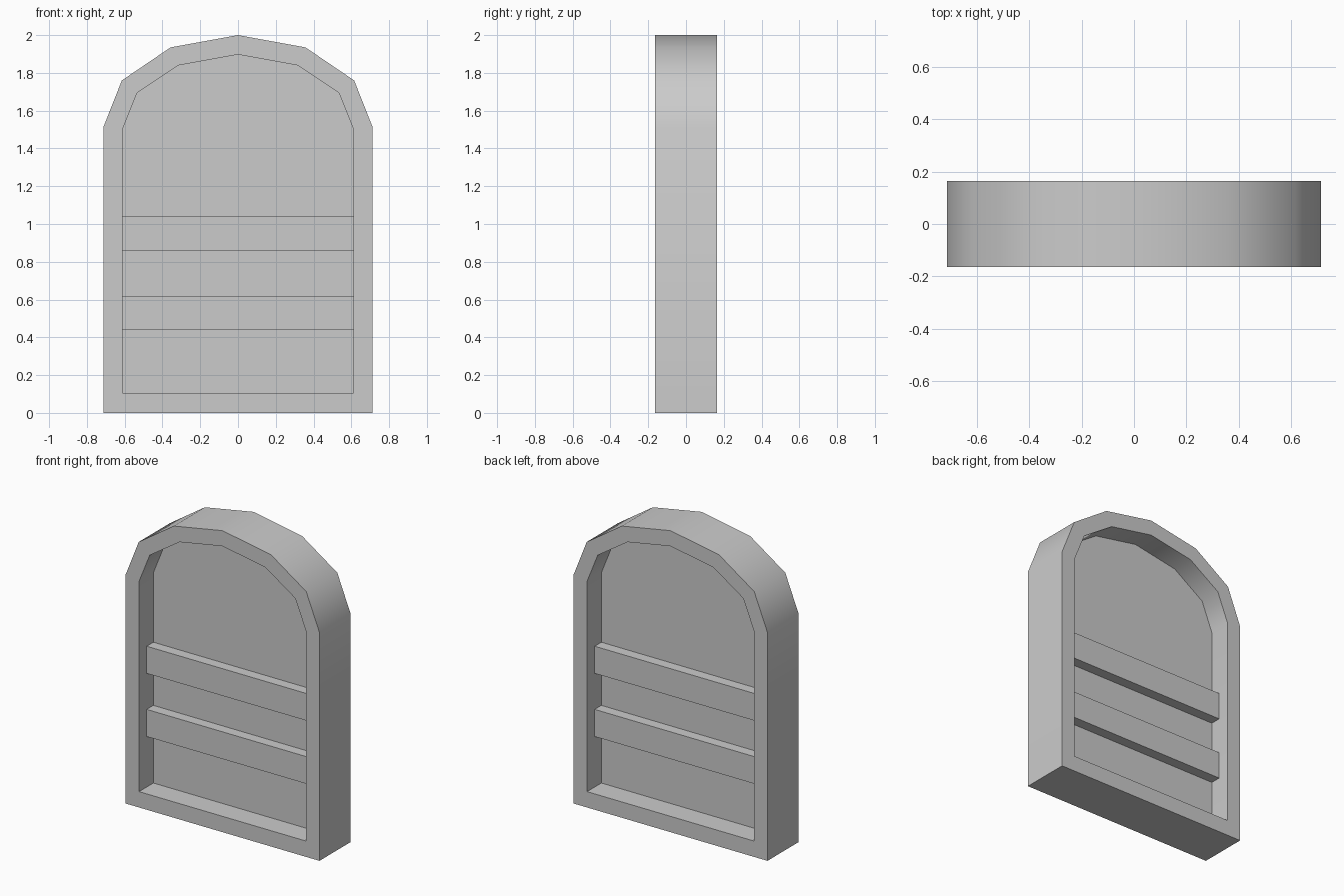
import bpy
import bmesh
import math

cube = bpy.data.objects.get("Cube")
if cube:
    bpy.data.objects.remove(cube, do_unlink=True)

# Single flat grey
grey = bpy.data.materials.new("plain_grey")
grey.use_nodes = True
colour = (0.6, 0.6, 0.6, 1)
grey.diffuse_color = colour
grey.node_tree.nodes["Principled BSDF"].inputs["Base Color"].default_value = colour


def finish(name, bm):
    bmesh.ops.recalc_face_normals(bm, faces=bm.faces)
    mesh = bpy.data.meshes.new(name)
    bm.to_mesh(mesh)
    bm.free()
    mesh.materials.append(grey)
    obj = bpy.data.objects.new(name, mesh)
    bpy.context.collection.objects.link(obj)
    bpy.ops.object.select_all(action="DESELECT")
    obj.select_set(True)
    bpy.context.view_layer.objects.active = obj
    bpy.ops.object.shade_smooth_by_angle(angle=math.radians(45))
    return obj


def arch(half, bottom):
    """Mirror the right half of an arch, listed from its side up to the peak."""
    right = [(half[0][0], bottom)] + half
    return right + [(-x, z) for x, z in reversed(right[:-1])]


def ring(bm, profile, y):
    return [bm.verts.new((x, y, z)) for x, z in profile]


OUTER = arch([(0.712, 1.515), (0.615, 1.76), (0.357, 1.935), (0, 2)], 0)
INNER = arch([(0.612, 1.5), (0.534, 1.694), (0.315, 1.84), (0, 1.897)], 0.105)
DEPTH = 0.163

# Arched frame: front and back borders joined by outer and inner walls
bm = bmesh.new()
loops = [ring(bm, OUTER, -DEPTH), ring(bm, INNER, -DEPTH),
         ring(bm, INNER, DEPTH), ring(bm, OUTER, DEPTH)]
count = len(OUTER)
for k in range(4):
    a, b = loops[k], loops[(k + 1) % 4]
    for i in range(count):
        j = (i + 1) % count
        bm.faces.new((a[i], a[j], b[j], b[i]))
finish("frame", bm)

# Thin panel filling the opening
bm = bmesh.new()
front, back = ring(bm, INNER, -0.013), ring(bm, INNER, 0.013)
bm.faces.new(front)
bm.faces.new(back)
for i in range(count):
    j = (i + 1) % count
    bm.faces.new((front[i], front[j], back[j], back[i]))
finish("panel", bm)

# Two cross slats, standing proud on both sides
for name, z in (("lower_slat", 0.53), ("upper_slat", 0.949)):
    bm = bmesh.new()
    bmesh.ops.create_cube(bm, size=1)
    bmesh.ops.scale(bm, vec=(1.224, 0.166, 0.18), verts=bm.verts)
    bmesh.ops.translate(bm, vec=(0, 0, z), verts=bm.verts)
    finish(name, bm)
